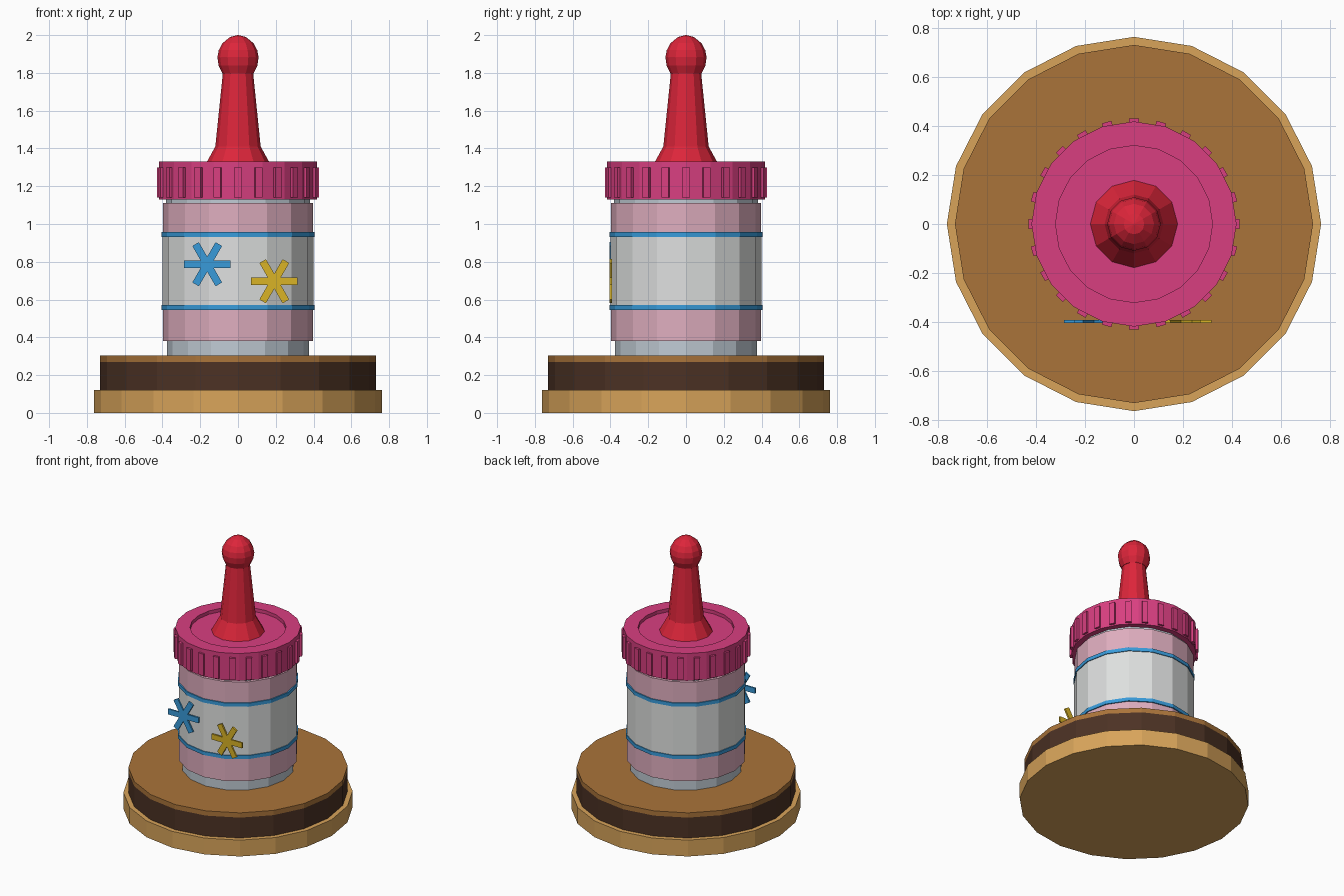
import bpy, bmesh, math
from mathutils import Matrix

if "Cube" in bpy.data.objects:
    bpy.data.objects.remove(bpy.data.objects["Cube"])


def material(name, r, g, b):
    lin = [((c / 255 + 0.055) / 1.055) ** 2.4 for c in (r, g, b)]
    m = bpy.data.materials.new(name)
    m.diffuse_color = (*lin, 1)
    m.use_nodes = True
    m.node_tree.nodes["Principled BSDF"].inputs["Base Color"].default_value = m.diffuse_color
    return m


TAN = material("tan_wood", 216, 164, 90)
BROWN = material("brown_wood", 170, 116, 58)
DARK = material("dark_wood", 76, 50, 36)
MAGENTA = material("magenta_plastic", 216, 63, 128)
RED = material("red_rubber", 220, 37, 58)
PINK = material("pale_pink", 222, 173, 190)
WHITE = material("label_white", 222, 224, 223)
GLASS = material("pale_glass", 192, 203, 212)
BLUE = material("blue_paint", 56, 155, 218)
YELLOW = material("yellow_paint", 218, 180, 38)


def finish(name, bm, mats):
    bmesh.ops.recalc_face_normals(bm, faces=bm.faces)
    me = bpy.data.meshes.new(name)
    bm.to_mesh(me)
    bm.free()
    for m in mats:
        me.materials.append(m)
    ob = bpy.data.objects.new(name, me)
    bpy.context.collection.objects.link(ob)
    return ob


def lathe(name, profile, sides, mat):
    """Revolve (radius, z) points into a closed flat-shaded solid."""
    bm = bmesh.new()
    rings = []
    for r, z in profile:
        rings.append([bm.verts.new((r * math.cos(2 * math.pi * i / sides),
                                    r * math.sin(2 * math.pi * i / sides), z))
                      for i in range(sides)])
    for a, b in zip(rings, rings[1:]):
        for i in range(sides):
            j = (i + 1) % sides
            bm.faces.new((a[i], a[j], b[j], b[i]))
    bm.faces.new(rings[0])
    bm.faces.new(rings[-1])
    return finish(name, bm, [mat])


# Round wooden stand
lathe("stand_base", [(0.763, 0), (0.763, 0.12)], 20, TAN)
lathe("stand_middle", [(0.73, 0.12), (0.73, 0.27)], 20, DARK)
lathe("stand_top", [(0.73, 0.27), (0.73, 0.305)], 20, BROWN)

# Bottle: glass foot and neck, pink bands, white label, blue stripes
lathe("bottle_foot", [(0.375, 0.305), (0.375, 0.38)], 16, GLASS)
lathe("lower_pink_band", [(0.398, 0.38), (0.398, 0.55)], 16, PINK)
lathe("bottle_label", [(0.4, 0.55), (0.4, 0.95)], 16, WHITE)
lathe("upper_pink_band", [(0.398, 0.95), (0.398, 1.11)], 16, PINK)
lathe("bottle_neck", [(0.38, 1.11), (0.38, 1.14)], 16, GLASS)
for label, z in (("lower", 0.546), ("upper", 0.931)):
    lathe(label + "_blue_stripe", [(0.406, z), (0.406, z + 0.026)], 16, BLUE)

# Screw cap with a shallow recess
lathe("cap", [(0.418, 1.13), (0.418, 1.33), (0.32, 1.33), (0.32, 1.305)], 20, MAGENTA)

# Grip ribs around the cap
bm = bmesh.new()
for i in range(24):
    m = (Matrix.Rotation(i * math.tau / 24, 4, 'Z')
         @ Matrix.Translation((0.413, 0, 1.22))
         @ Matrix.Diagonal((0.034, 0.04, 0.16, 1)))
    bmesh.ops.create_cube(bm, size=1, matrix=m)
finish("cap_ribs", bm, [MAGENTA])

# Rubber teat with a rounded tip
lathe("teat", [(0.178, 1.305), (0.12, 1.41), (0.08, 1.80)], 12, RED)
lathe("teat_tip", [(0.083, 1.797), (0.103, 1.84), (0.109, 1.883), (0.102, 1.92),
                   (0.082, 1.957), (0.042, 1.99), (0.002, 2.0)], 12, RED)


# Six-armed star plates on the front of the label
def star(name, x, z, mat, arm=0.123, half=0.02):
    bm = bmesh.new()
    outline = []
    for i in range(6):
        a = i * math.pi / 3
        # two corners of the arm end, then the notch before the next arm
        for u, v in ((arm, -half), (arm, half), (half * math.sqrt(3), half)):
            outline.append((x + u * math.cos(a) - v * math.sin(a),
                            z + u * math.sin(a) + v * math.cos(a)))
    face = bm.faces.new([bm.verts.new((px, -0.404, pz)) for px, pz in outline])
    ext = bmesh.ops.extrude_face_region(bm, geom=[face], use_keep_orig=True)
    verts = [g for g in ext["geom"] if isinstance(g, bmesh.types.BMVert)]
    bmesh.ops.translate(bm, verts=verts, vec=(0, 0.012, 0))
    finish(name, bm, [mat])


star("blue_star", -0.163, 0.787, BLUE)
star("yellow_star", 0.192, 0.697, YELLOW)
